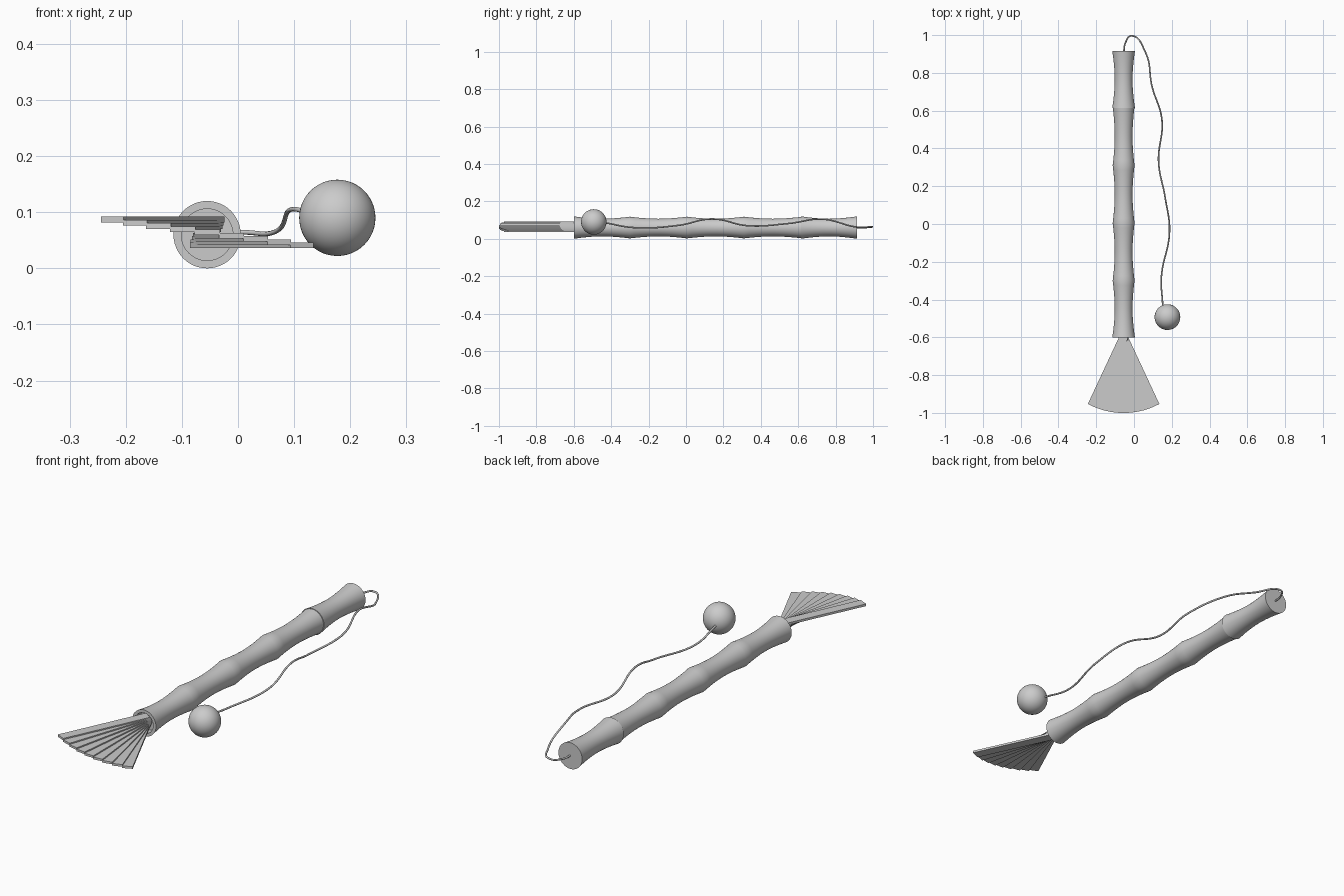
import bpy, bmesh, math
from mathutils import Matrix, Vector

cube = bpy.data.objects.get("Cube")
if cube:
    bpy.data.objects.remove(cube, do_unlink=True)

grey = bpy.data.materials.new("plain_grey")
grey.use_nodes = True
COLOUR = (0.6, 0.6, 0.6, 1)
grey.diffuse_color = COLOUR
grey.node_tree.nodes["Principled BSDF"].inputs["Base Color"].default_value = COLOUR

AXIS_X, AXIS_Z = -0.055, 0.06


def add_object(name, bm, smooth=True):
    bmesh.ops.recalc_face_normals(bm, faces=bm.faces)
    mesh = bpy.data.meshes.new(name)
    bm.to_mesh(mesh)
    bm.free()
    mesh.materials.append(grey)
    obj = bpy.data.objects.new(name, mesh)
    bpy.context.collection.objects.link(obj)
    if smooth:
        bpy.ops.object.select_all(action="DESELECT")
        obj.select_set(True)
        bpy.context.view_layer.objects.active = obj
        bpy.ops.object.shade_smooth_by_angle(angle=math.radians(30))
    return obj


def lathe(name, profile, sides=48):
    """Revolve (radius, y) pairs around the handle axis and cap both ends."""
    bm = bmesh.new()
    rings = []
    for r, y in profile:
        rings.append([bm.verts.new((AXIS_X + r * math.cos(a), y, AXIS_Z + r * math.sin(a)))
                      for a in (2 * math.pi * i / sides for i in range(sides))])
    for lower, upper in zip(rings, rings[1:]):
        for i in range(sides):
            j = (i + 1) % sides
            bm.faces.new((lower[i], lower[j], upper[j], upper[i]))
    bm.faces.new(rings[0])
    bm.faces.new(rings[-1])
    return add_object(name, bm)


def waisted(y0, y1, r0, r1, waist=0.047, steps=12):
    """Profile of one cane section, thin in the middle and flared at the nodes."""
    points = []
    for i in range(steps + 1):
        t = i / steps
        flare = (r0 if t < 0.5 else r1) - waist
        points.append((waist + flare * abs(2 * t - 1) ** 1.8, y0 + (y1 - y0) * t))
    return points


# Main cane: a recessed socket at the front, then four waisted sections
nodes = [-0.6, -0.3, 0.005, 0.31, 0.615]
radii = [0.06, 0.058, 0.058, 0.058, 0.057]
profile = [(0.046, -0.56), (0.046, -0.6)]
for k in range(4):
    section = waisted(nodes[k], nodes[k + 1], radii[k], radii[k + 1])
    profile += section if k == 0 else section[1:]
lathe("cane_handle", profile)

# Rear section, slightly proud of the cane
lathe("cane_end_section", waisted(0.615, 0.915, 0.06, 0.06))

# Fan blades: overlapping strips stepping down from right to left
BLADES, WIDTH, LENGTH, THICK = 9, 0.045, 0.4, 0.01
for i in range(BLADES):
    t = i / (BLADES - 1)
    bm = bmesh.new()
    bmesh.ops.create_cube(bm, size=1)
    bmesh.ops.scale(bm, vec=(WIDTH, LENGTH + 0.025, THICK), verts=bm.verts)
    bmesh.ops.translate(bm, vec=(0, (0.025 - LENGTH) / 2, 0), verts=bm.verts)
    place = (Matrix.Translation((AXIS_X, -0.6, 0.087 - 0.046 * t))
             @ Matrix.Rotation(math.radians(-25 + 50 * t), 4, "Z"))
    bmesh.ops.transform(bm, matrix=place, verts=bm.verts)
    add_object(f"fan_blade_{i + 1}", bm, smooth=False)

# Cord looping from the rear of the cane to the ball
path = [(-0.055, 0.9, 0.06), (-0.045, 0.96, 0.06), (-0.015, 0.996, 0.064),
        (0.06, 0.91, 0.063), (0.095, 0.73, 0.105), (0.148, 0.55, 0.082),
        (0.13, 0.33, 0.07), (0.165, 0.14, 0.106), (0.188, -0.04, 0.072),
        (0.145, -0.28, 0.06), (0.152, -0.43, 0.085)]
curve = bpy.data.curves.new("cord", "CURVE")
curve.dimensions = "3D"
curve.bevel_depth = 0.0042
curve.bevel_resolution = 2
curve.use_fill_caps = True
curve.materials.append(grey)
spline = curve.splines.new("BEZIER")
spline.bezier_points.add(len(path) - 1)
for point, co in zip(spline.bezier_points, path):
    point.co = co
    point.handle_left_type = point.handle_right_type = "AUTO"
bpy.context.collection.objects.link(bpy.data.objects.new("cord", curve))

# Ball pendant
bm = bmesh.new()
bmesh.ops.create_uvsphere(bm, u_segments=48, v_segments=24, radius=0.068)
bmesh.ops.translate(bm, vec=Vector((0.177, -0.493, 0.09)), verts=bm.verts)
add_object("ball_pendant", bm)
